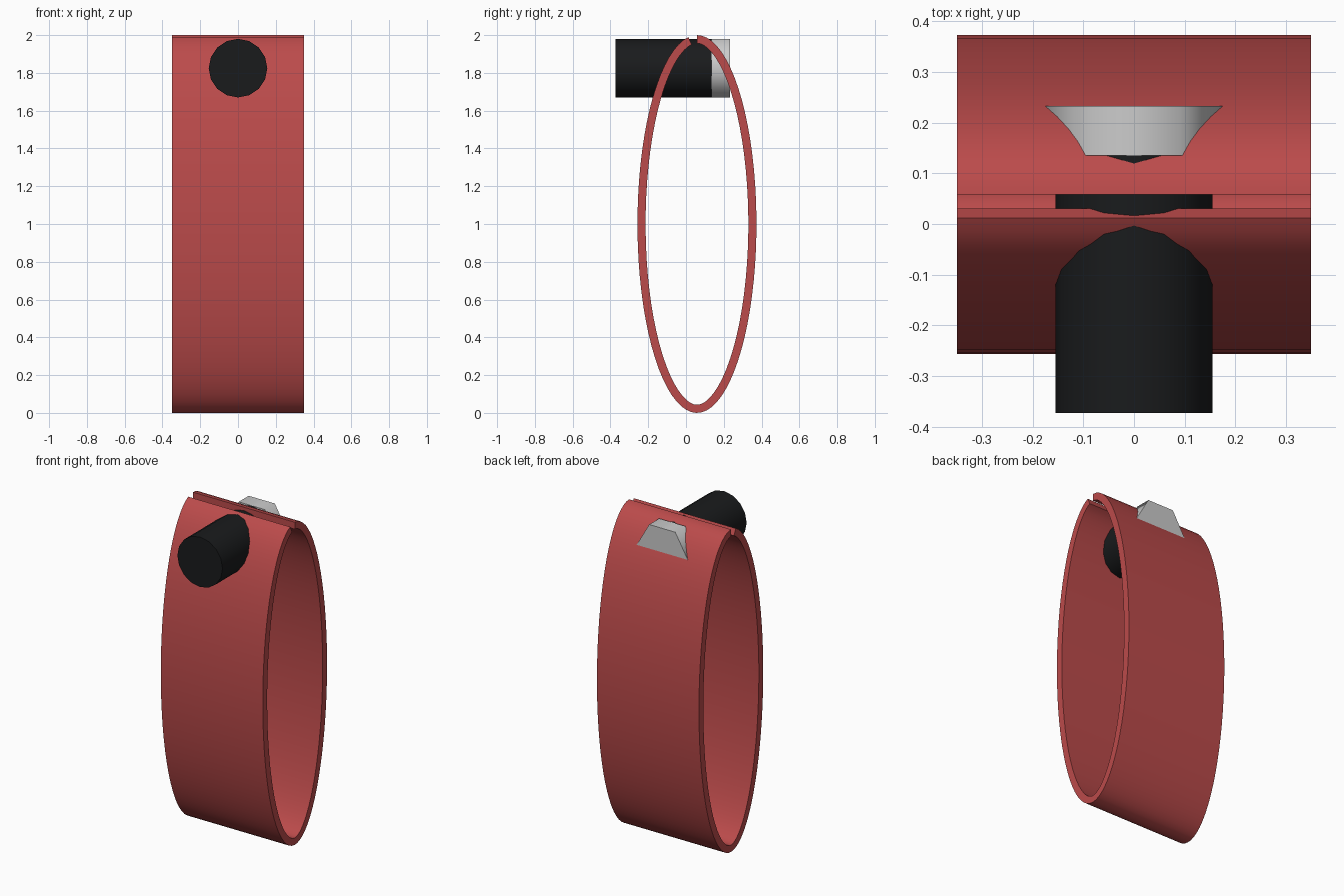
import bpy, bmesh, math
from mathutils import Vector

if "Cube" in bpy.data.objects:
    bpy.data.objects.remove(bpy.data.objects["Cube"])

CY, A, B = 0.058, 0.315, 1.0      # ellipse centre and half axes of the band
THICK, HALF_W = 0.043, 0.35
AXIS_Z = 1.825


def paint(obj, name, color):
    mat = bpy.data.materials.new(name)
    mat.diffuse_color = (*color, 1)
    mat.use_nodes = True
    mat.node_tree.nodes["Principled BSDF"].inputs["Base Color"].default_value = mat.diffuse_color
    obj.data.materials.append(mat)


def smooth(obj, degrees):
    bpy.ops.object.select_all(action='DESELECT')
    bpy.context.view_layer.objects.active = obj
    obj.select_set(True)
    bpy.ops.object.shade_smooth_by_angle(angle=math.radians(degrees))


def rod(name, sides, radius, y0, y1, phase=0.0):
    """Closed prism along y with its axis at AXIS_Z."""
    bm = bmesh.new()
    ring = []
    for i in range(sides):
        a = phase + math.tau * i / sides
        ring.append(bm.verts.new((radius * math.cos(a), y0, AXIS_Z + radius * math.sin(a))))
    face = bm.faces.new(ring)
    ext = bmesh.ops.extrude_face_region(bm, geom=[face], use_keep_orig=True)
    moved = [v for v in ext['geom'] if isinstance(v, bmesh.types.BMVert)]
    bmesh.ops.translate(bm, verts=moved, vec=(0, y1 - y0, 0))
    bmesh.ops.recalc_face_normals(bm, faces=bm.faces)
    return finish(name, bm)


def finish(name, bm):
    mesh = bpy.data.meshes.new(name)
    bm.to_mesh(mesh)
    bm.free()
    obj = bpy.data.objects.new(name, mesh)
    bpy.context.collection.objects.link(obj)
    return obj


# Split elliptical band: four-corner section swept round, capped at the gap
bm = bmesh.new()
start, end, steps = math.radians(98.4), math.radians(450), 72
sections = []
for i in range(steps + 1):
    t = start + (end - start) * i / steps
    outer = Vector((0, CY + A * math.cos(t), 1 + B * math.sin(t)))
    normal = Vector((0, math.cos(t) / A, math.sin(t) / B)).normalized()
    inner = outer - normal * THICK
    sections.append([bm.verts.new((x, p.y, p.z)) for x, p in
                     ((-HALF_W, outer), (HALF_W, outer), (HALF_W, inner), (-HALF_W, inner))])
for s, n in zip(sections, sections[1:]):
    for k in range(4):
        j = (k + 1) % 4
        bm.faces.new((s[k], s[j], n[j], n[k]))
bm.faces.new(sections[0])
bm.faces.new(sections[-1])
bmesh.ops.recalc_face_normals(bm, faces=bm.faces)
band = finish("band", bm)
paint(band, "red", (0.50, 0.07, 0.07))
smooth(band, 40)

# Black round handle passing through both sides of the band
handle = rod("handle", 16, 0.155, -0.373, 0.135)
paint(handle, "black", (0.01, 0.011, 0.012))
smooth(handle, 40)

# Grey hexagonal nut at the back
nut = rod("hex_nut", 6, 0.179, 0.135, 0.233)
smooth(nut, 65)
